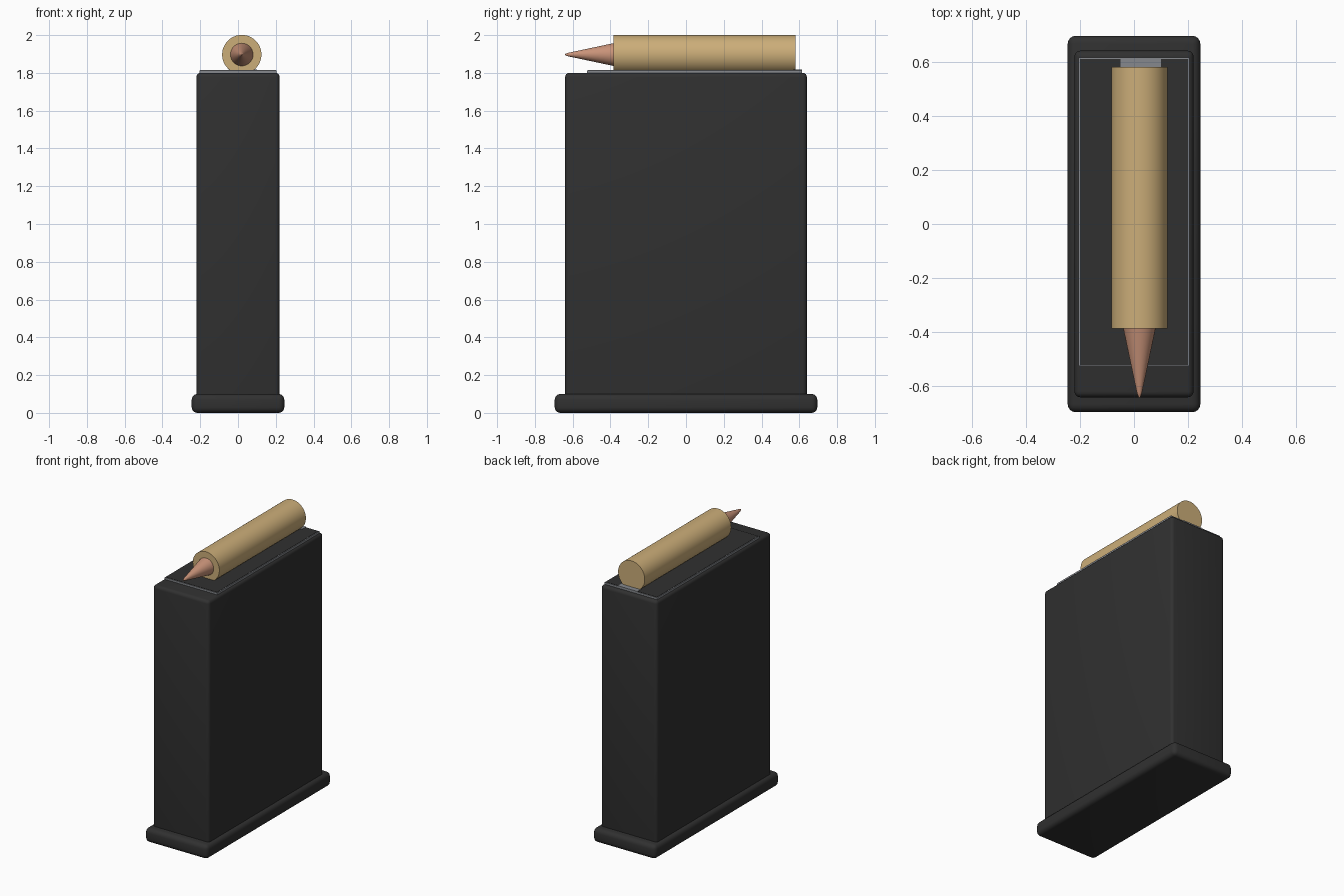
import bpy, math

cube = bpy.data.objects.get("Cube")
if cube:
    bpy.data.objects.remove(cube, do_unlink=True)


def material(name, rgb):
    m = bpy.data.materials.new(name)
    m.use_nodes = True
    m.diffuse_color = (*rgb, 1)
    m.node_tree.nodes["Principled BSDF"].inputs["Base Color"].default_value = (*rgb, 1)
    return m


black = material("matte_black", (0.03, 0.03, 0.03))
steel = material("grey_steel", (0.24, 0.25, 0.27))
brass = material("brass", (0.60, 0.42, 0.19))
copper = material("copper", (0.58, 0.29, 0.19))


def box(name, x, y, z, mat, bevel=0.0):
    """Box spanning the (low, high) pairs x, y and z."""
    spans = (x, y, z)
    bpy.ops.mesh.primitive_cube_add(size=1, location=[sum(s) / 2 for s in spans])
    ob = bpy.context.object
    ob.name = name
    ob.scale = [s[1] - s[0] for s in spans]
    bpy.ops.object.transform_apply(location=False, rotation=False)
    ob.data.materials.append(mat)
    if bevel:
        mod = ob.modifiers.new("soft_edges", "BEVEL")
        mod.width = bevel
        mod.segments = 4
        bpy.ops.object.modifier_apply(modifier=mod.name)
        bpy.ops.object.shade_smooth_by_angle(angle=math.radians(35))
    return ob


AXIS_X, AXIS_Z = 0.02, 1.897


def tapered(name, y_back, y_front, r_back, r_front, mat):
    """Round part lying along y, tapering toward the front."""
    bpy.ops.mesh.primitive_cone_add(
        vertices=48, radius1=r_back, radius2=r_front, depth=y_back - y_front,
        location=(AXIS_X, (y_back + y_front) / 2, AXIS_Z),
        rotation=(math.pi / 2, 0, 0))
    ob = bpy.context.object
    ob.name = name
    ob.data.materials.append(mat)
    bpy.ops.object.shade_smooth_by_angle(angle=math.radians(35))
    return ob


# Housing and floor plate
box("magazine_body", (-0.22, 0.22), (-0.64, 0.64), (0.08, 1.80), black, 0.022)
box("base_plate", (-0.245, 0.245), (-0.695, 0.695), (0, 0.10), black, 0.03)

# Follower: steel sides, dark face with a thin steel rim
box("follower", (-0.205, 0.205), (-0.525, 0.615), (1.77, 1.813), steel)
box("follower_face", (-0.200, 0.200), (-0.520, 0.610), (1.811, 1.815), black)
box("follower_rear_tab", (-0.05, 0.10), (0.57, 0.615), (1.812, 1.817), steel)

# Cartridge
tapered("cartridge_case", 0.58, -0.385, 0.104, 0.104, brass)
tapered("bullet", -0.38, -0.625, 0.061, 0.009, copper)
tapered("bullet_tip", -0.625, -0.64, 0.009, 0.003, copper)
